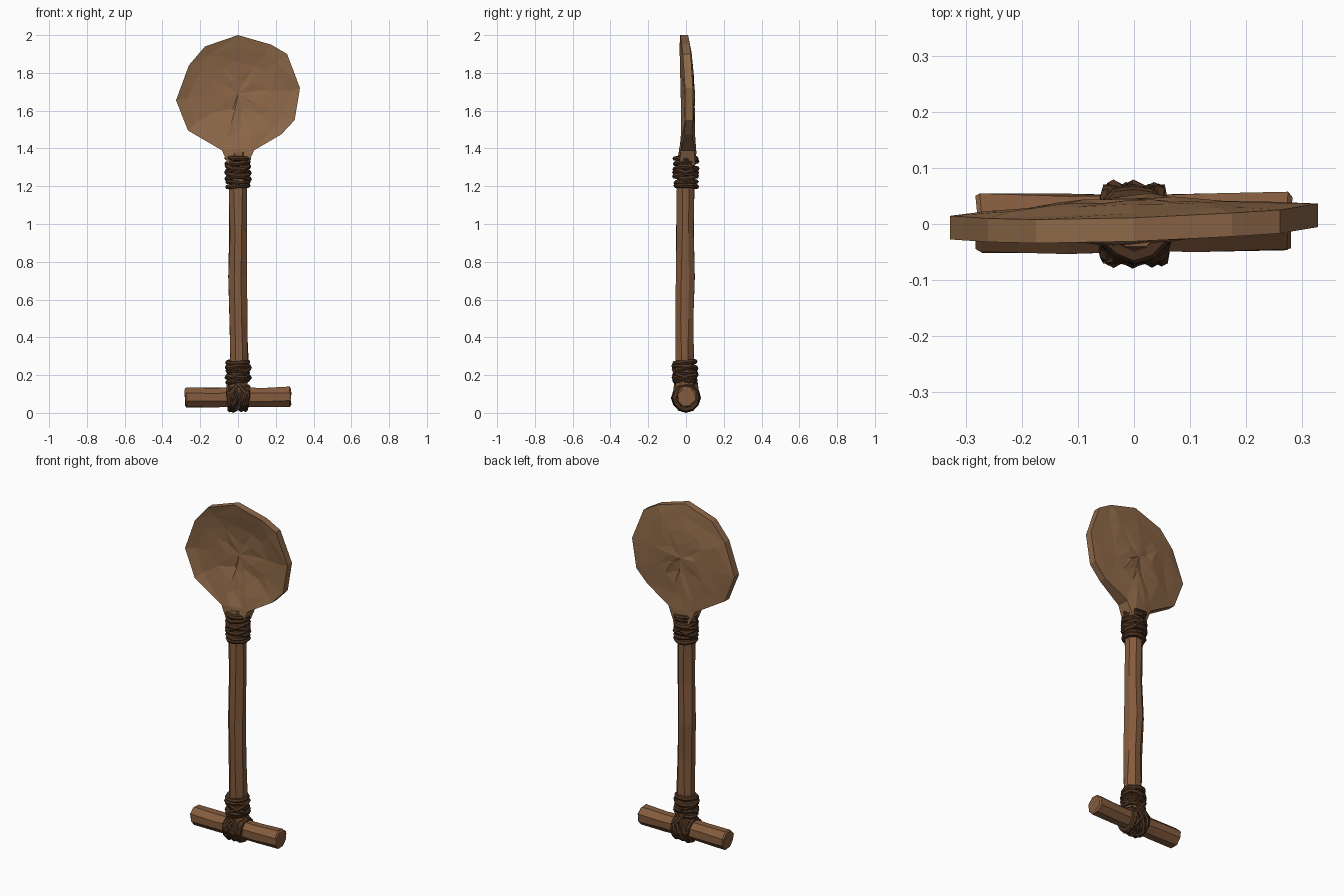
import bpy, bmesh, math, random
from mathutils import Vector

if "Cube" in bpy.data.objects:
    bpy.data.objects.remove(bpy.data.objects["Cube"])

random.seed(4)


def material(name, rgb):
    m = bpy.data.materials.new(name)
    m.diffuse_color = (*rgb, 1)
    m.use_nodes = True
    m.node_tree.nodes["Principled BSDF"].inputs["Base Color"].default_value = m.diffuse_color
    return m


WOOD = material("wood", (0.23, 0.105, 0.047))
PALE = material("pale_wood", (0.27, 0.14, 0.065))
ROPE = material("dark_cord", (0.075, 0.035, 0.016))


def finish(bm, name, mat):
    bmesh.ops.recalc_face_normals(bm, faces=bm.faces)
    me = bpy.data.meshes.new(name)
    bm.to_mesh(me)
    bm.free()
    me.materials.append(mat)
    ob = bpy.data.objects.new(name, me)
    bpy.context.collection.objects.link(ob)
    return ob


def bridge(bm, a, b):
    n = len(a)
    for i in range(n):
        bm.faces.new((a[i], a[(i + 1) % n], b[(i + 1) % n], b[i]))


def jit(v):
    return random.uniform(-v, v)


# rough-hewn stick: rings of (position along axis, radius, offset u, offset v)
def stick(name, rings, axis, sides, mat, rough):
    bm = bmesh.new()
    loops = []
    for t, r, u, v in rings:
        loop = []
        for i in range(sides):
            a = 2 * math.pi * (i + 0.5) / sides
            p, q = u + r * math.cos(a) + jit(rough), v + r * math.sin(a) + jit(rough)
            w = t + jit(rough)
            loop.append(bm.verts.new((p, q, w) if axis == 'Z' else (w, p, q)))
        loops.append(loop)
    for a, b in zip(loops, loops[1:]):
        bridge(bm, a, b)
    bm.faces.new(loops[0])
    bm.faces.new(loops[-1])
    return finish(bm, name, mat)


# cord loops: each is (centre along axis, radius, tilt, phase, cord half-width)
def cord(name, loops, axis, centre, seg=12):
    bm = bmesh.new()
    for t, r, tilt, ph, w in loops:
        rings = []
        for i in range(seg):
            a = 2 * math.pi * i / seg
            rr = r + jit(0.003)
            tt = t + tilt * math.cos(a - ph) + jit(0.003)
            ring = []
            for dr, dt in ((-0.012, -w), (0.005, -w * 0.8), (0.011, 0), (0.005, w * 0.8), (-0.012, w)):
                c, s = (rr + dr) * math.cos(a), (rr + dr) * math.sin(a)
                p = (c, s, tt + dt) if axis == 'Z' else (tt + dt, c, s)
                ring.append(bm.verts.new(Vector(p) + Vector(centre)))
            rings.append(ring)
        for i in range(seg):
            bridge(bm, rings[i], rings[(i + 1) % seg])
    return finish(bm, name, ROPE)


# shaft
stick("shaft", [(0.08, 0.052, 0, -0.005), (0.3, 0.052, 0.004, -0.006), (0.5, 0.05, 0.003, -0.007),
                (0.72, 0.051, -0.003, -0.004), (0.95, 0.05, 0.003, -0.004),
                (1.18, 0.05, 0, -0.002), (1.38, 0.05, 0, 0.002)], 'Z', 8, WOOD, 0.004)

# cross handle
stick("cross_handle", [(-0.28, 0.048, 0.003, 0.082), (-0.272, 0.056, 0.003, 0.082), (-0.12, 0.056, 0, 0.083),
                       (0.0, 0.055, 0, 0.083), (0.13, 0.055, 0.002, 0.083),
                       (0.272, 0.056, 0.004, 0.085), (0.28, 0.048, 0.004, 0.085)], 'X', 8, WOOD, 0.003)

# dished blade: outline (x, z), shrunk in rings towards the middle, front and back
outline = [(0, 2.0), (0.175, 1.95), (0.26, 1.9), (0.328, 1.72), (0.3, 1.55), (0.23, 1.475),
           (0.085, 1.39), (0.05, 1.31), (-0.05, 1.31), (-0.085, 1.39), (-0.265, 1.495),
           (-0.328, 1.655), (-0.26, 1.84), (-0.175, 1.94)]
MID = Vector((0, 1.69))


def blade_y(x, z, s, side):
    neck = max(0, min(1, (1.56 - z) / 0.18)) * max(0, 1 - abs(x) / 0.2)
    lean = 0.005 - 0.05 * max(0, z - 1.7) + 0.035 * x
    half = 0.021 + 0.028 * neck
    dish = (1 - s * s) * (1 - neck)
    return lean + side * half + dish * (0.03 if side < 0 else 0.018)


bm = bmesh.new()
rims = []
for side in (-1, 1):
    prev = None
    for s in (1.0, 0.8, 0.52, 0.25):
        loop = []
        for ox, oz in outline:
            p = MID + (Vector((ox, oz)) - MID) * s
            j = 0 if s == 1 else 0.012
            x, z = p.x + jit(j), p.y + jit(j)
            loop.append(bm.verts.new((x, blade_y(x, z, s, side) + jit(j * 0.4), z)))
        if prev:
            bridge(bm, prev, loop)
        else:
            rims.append(loop)
        prev = loop
    hub = bm.verts.new((0, blade_y(0, MID.y, 0, side), MID.y))
    for i in range(len(prev)):
        bm.faces.new((prev[i], prev[(i + 1) % len(prev)], hub))
bridge(bm, rims[0], rims[1])
bmesh.ops.triangulate(bm, faces=[f for f in bm.faces if len(f.verts) == 4])
finish(bm, "blade", PALE)

# upper binding: flat bands with crossed turns between
upper = [(1.2, 0.058, 0.003, 0, 0.013), (1.222, 0.056, 0.004, 2, 0.012),
         (1.325, 0.058, 0.006, 1, 0.014), (1.347, 0.059, 0.004, 3, 0.013)]
upper += [(1.272, 0.06, t, p, 0.015) for t, p in ((0.035, 0), (0.035, math.pi), (0.02, 1.6), (0.02, -1.6))]
cord("upper_binding", upper, 'Z', (0, 0, 0))

# lower binding on the shaft
lower = [(0.17 + 0.024 * i, 0.056 + 0.003 * (i % 2), 0.006, i * 1.9, 0.014) for i in range(5)]
lower += [(0.215, 0.06, 0.03, 0.5, 0.013), (0.215, 0.06, 0.03, 3.6, 0.013)]
cord("lower_binding", lower, 'Z', (0, -0.005, 0))

# crossed lashing around the handle joint
lash = [(x, 0.062, 0.006, x * 40, 0.014) for x in (-0.045, -0.02, 0.02, 0.045)]
lash += [(0, 0.066, 0.042, p, 0.014) for p in (math.pi / 2, -math.pi / 2, 0.6, math.pi - 0.6)]
cord("handle_lashing", lash, 'X', (0, 0, 0.079))

# diagonal strips joining lashing to shaft, front and back
for name, y in (("front", -1), ("back", 1)):
    bm = bmesh.new()
    for sx in (-1, 1):
        a, b = [], []
        for dx, dy in ((-0.014, 0.045), (0.014, 0.045), (0.01, 0.066), (-0.01, 0.066)):
            a.append(bm.verts.new((sx * 0.045 + dx, y * (dy + 0.004), 0.1)))
            b.append(bm.verts.new((-sx * 0.03 + dx, y * (dy - 0.008), 0.19)))
        bridge(bm, a, b)
        bm.faces.new(a)
        bm.faces.new(b)
    finish(bm, name + "_cross_ties", ROPE)
